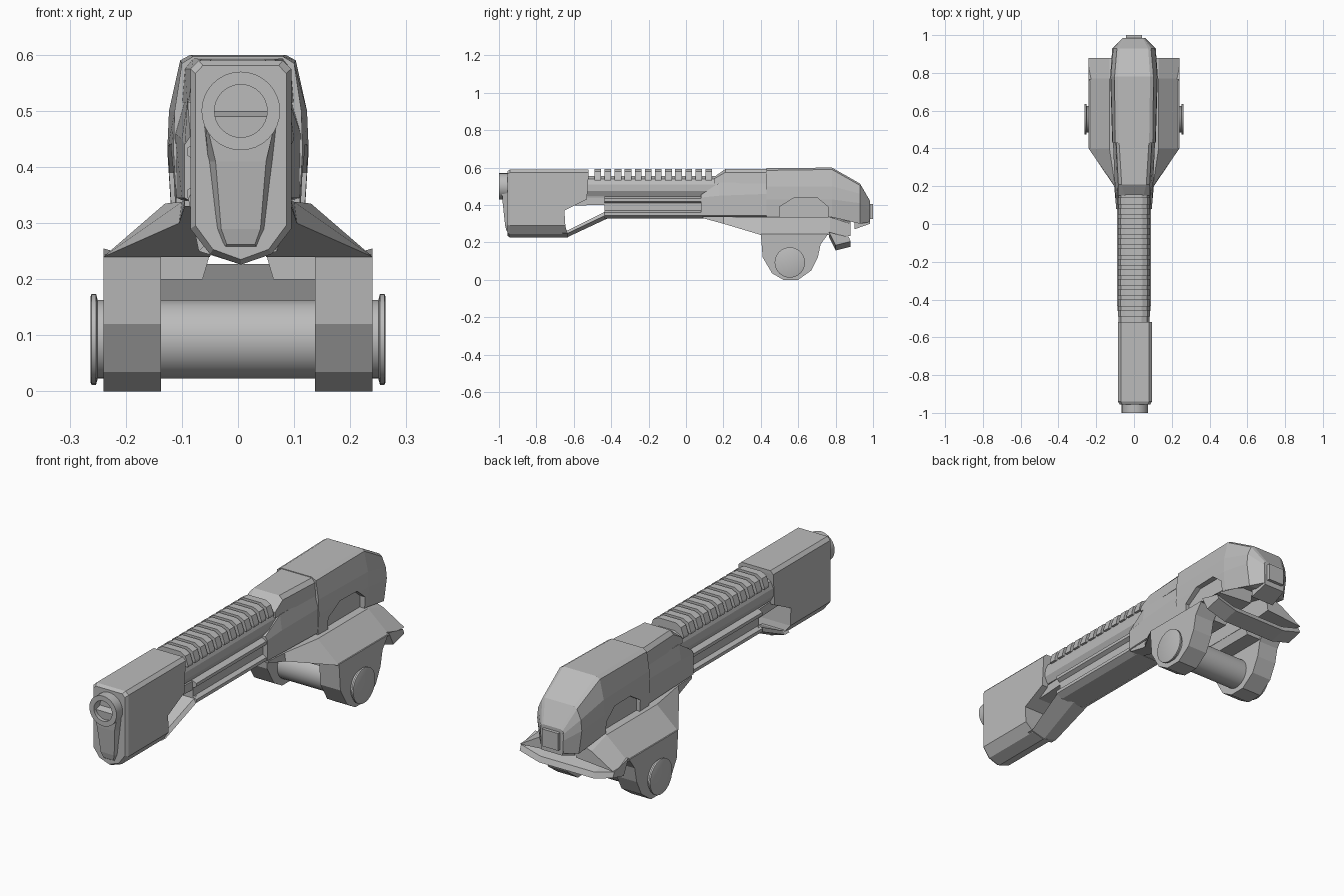
import bpy, bmesh, math
from mathutils import Vector

cube = bpy.data.objects.get("Cube")
if cube:
    bpy.data.objects.remove(cube)

metal = bpy.data.materials.new("grey_metal")
metal.use_nodes = True
GREY = (0.5, 0.5, 0.5, 1)
metal.diffuse_color = GREY
metal.node_tree.nodes["Principled BSDF"].inputs["Base Color"].default_value = GREY


def finish(name, bm):
    bmesh.ops.recalc_face_normals(bm, faces=bm.faces)
    mesh = bpy.data.meshes.new(name)
    bm.to_mesh(mesh)
    bm.free()
    mesh.materials.append(metal)
    obj = bpy.data.objects.new(name, mesh)
    bpy.context.collection.objects.link(obj)
    return obj


def bridge(bm, rings):
    for a, b in zip(rings, rings[1:]):
        for i in range(len(a)):
            j = (i + 1) % len(a)
            bm.faces.new((a[i], a[j], b[j], b[i]))


def loft(name, sections, centre=0.0):
    """Symmetric body: each section is a right half outline (x, y, z), top to bottom."""
    bm = bmesh.new()
    rings = []
    for half in sections:
        pts = [(centre + x, y, z) for x, y, z in half]
        pts += [(centre - x, y, z) for x, y, z in reversed(half)]
        rings.append([bm.verts.new(p) for p in pts])
    bridge(bm, rings)
    for ring in (rings[0], rings[-1]):
        n = len(ring)
        for i in range(n // 2 - 1):
            bm.faces.new((ring[i], ring[i + 1], ring[n - 2 - i], ring[n - 1 - i]))
    return finish(name, bm)


def at(y, half):
    return [(x, y, z) for x, z in half]


def bar(name, half, y0, y1, centre=0.0):
    return loft(name, [at(y0, half), at(y1, half)], centre)


def ring_loft(name, sections):
    """Closed outlines joined in order with flat caps."""
    bm = bmesh.new()
    rings = [[bm.verts.new(p) for p in s] for s in sections]
    bridge(bm, rings)
    bm.faces.new(rings[0])
    bm.faces.new(rings[-1])
    return finish(name, bm)


def lathe(name, profile, origin, axis, sides=32):
    """Turn (radius, distance) pairs about an axis; radius 0 closes the end."""
    bm = bmesh.new()
    rot = Vector((0, 0, 1)).rotation_difference(Vector(axis))
    rings = []
    for r, d in profile:
        ring = []
        for i in range(sides):
            t = math.tau * i / sides
            p = Vector((r * math.cos(t), r * math.sin(t), d))
            ring.append(bm.verts.new(Vector(origin) + rot @ p))
        rings.append(ring)
    bridge(bm, rings)
    bmesh.ops.remove_doubles(bm, verts=bm.verts, dist=1e-5)
    obj = finish(name, bm)
    bpy.context.view_layer.objects.active = obj
    obj.select_set(True)
    bpy.ops.object.shade_smooth_by_angle(angle=math.radians(35))
    obj.select_set(False)
    return obj


# Front shroud with chamfered front edge and stepped rear
outline = [(0.075, 0.59), (0.09, 0.575), (0.09, 0.43), (0.09, 0.37),
           (0.09, 0.29), (0.055, 0.245), (0.0, 0.226)]
front = [(x * 0.9, -0.955, 0.41 + (z - 0.41) * 0.95) for x, z in outline]
rear = [-0.52, -0.52, -0.53, -0.65, -0.645, -0.635, -0.63]
loft("front_shroud", [front, at(-0.94, outline),
                      [(x, y, z) for (x, z), y in zip(outline, rear)]], 0.005)

# Muzzle ring with hollow bore and the tapering fairing below it
lathe("muzzle", [(0.0, 0.0), (0.07, 0.0), (0.07, 0.06), (0.047, 0.06),
                 (0.047, 0.012), (0.0, 0.012)], (0.005, -0.94, 0.5), (0, -1, 0))
loft("muzzle_fairing", [
    at(-0.95, [(0.068, 0.5), (0.058, 0.41), (0.044, 0.29), (0.03, 0.255)]),
    [(0.064, -0.985, 0.49), (0.045, -0.98, 0.41), (0.035, -0.967, 0.29),
     (0.025, -0.96, 0.262)]], 0.005)

# Struts around the opening behind the shroud
loft("lower_strut", [
    at(-0.66, [(0.055, 0.265), (0.07, 0.25), (0.0, 0.228)]),
    at(-0.63, [(0.055, 0.265), (0.07, 0.25), (0.0, 0.23)]),
    at(-0.42, [(0.08, 0.37), (0.09, 0.35), (0.0, 0.328)])])
loft("upper_strut", [
    at(-0.65, [(0.06, 0.44), (0.06, 0.37)]),
    at(-0.6, [(0.06, 0.44), (0.06, 0.398)]),
    at(-0.42, [(0.07, 0.44), (0.07, 0.4)])])

# Barrel core, ribs and grooved lower rail
bar("barrel_core", [(0.04, 0.555), (0.07, 0.54), (0.082, 0.51), (0.082, 0.475),
                    (0.065, 0.445)], -0.53, 0.18)
RIBS = 12
for i in range(RIBS):
    y = -0.49 + i * 0.054
    bar(f"barrel_rib_{i + 1}", [(0.045, 0.593), (0.072, 0.578), (0.085, 0.54),
                                (0.085, 0.53)], y, y + 0.036)
bar("lower_rail", [(0.07, 0.445), (0.09, 0.435), (0.09, 0.42), (0.072, 0.41),
                   (0.072, 0.37), (0.09, 0.36), (0.09, 0.345), (0.06, 0.328)],
    -0.435, 0.1)

# Receiver: front block, top cover and wide rear body
loft("receiver_front", [
    [(0.085, 0.08, 0.455), (0.095, 0.08, 0.44), (0.095, 0.08, 0.345), (0.07, 0.08, 0.33)],
    [(0.09, 0.18, 0.52), (0.1, 0.18, 0.45), (0.1, 0.18, 0.345), (0.07, 0.18, 0.33)],
    at(0.45, [(0.095, 0.52), (0.112, 0.46), (0.11, 0.345), (0.07, 0.33)])])
loft("top_cover", [
    at(0.15, [(0.05, 0.55), (0.085, 0.54), (0.088, 0.515)]),
    at(0.21, [(0.065, 0.592), (0.083, 0.575), (0.09, 0.515)]),
    at(0.45, [(0.08, 0.594), (0.095, 0.575), (0.1, 0.515)])])
rear_body = loft("receiver_rear", [
    at(0.43, [(0.08, 0.597), (0.1, 0.585), (0.113, 0.5), (0.115, 0.43), (0.11, 0.335)]),
    at(0.78, [(0.085, 0.6), (0.103, 0.59), (0.123, 0.5), (0.126, 0.43), (0.12, 0.335)]),
    at(0.93, [(0.075, 0.515), (0.09, 0.505), (0.11, 0.46), (0.115, 0.41), (0.1, 0.3)]),
    at(0.985, [(0.045, 0.42), (0.055, 0.415), (0.058, 0.4), (0.058, 0.37), (0.052, 0.31)])])
loft("tail_block", [
    at(0.9, [(0.06, 0.4), (0.06, 0.27)]),
    at(0.985, [(0.058, 0.41), (0.055, 0.3)])])
bar("tail_plate", [(0.042, 0.405), (0.042, 0.325)], 0.98, 1.0)

# Side undercuts in the rear body
for s, side in ((1, "left"), (-1, "right")):
    trap = [(0.5, 0.32), (0.5, 0.39), (0.58, 0.44), (0.7, 0.44), (0.76, 0.39), (0.76, 0.32)]
    cutter = ring_loft(f"{side}_undercut_cutter",
                       [[(s * x, y, z) for y, z in trap] for x in (0.095, 0.2)])
    cutter.hide_render = True
    cutter.hide_set(True)
    cut = rear_body.modifiers.new(f"{side}_undercut", "BOOLEAN")
    cut.operation = "DIFFERENCE"
    cut.solver = "EXACT"
    cut.object = cutter

# Sloped mount, legs and axle ends on both sides
leg = [(0.4, 0.245), (0.41, 0.12), (0.46, 0.035), (0.52, 0.0), (0.6, 0.0), (0.67, 0.05),
       (0.705, 0.12), (0.72, 0.19), (0.76, 0.245)]
wide = [(0.04, 0.34), (0.13, 0.335), (0.24, 0.24), (0.05, 0.24)]
mount = [(0.09, [(0.03, 0.34), (0.095, 0.34), (0.095, 0.33), (0.03, 0.33)]),
         (0.2, [(0.03, 0.34), (0.1, 0.338), (0.105, 0.3), (0.03, 0.3)]),
         (0.4, wide), (0.77, wide),
         (0.88, [(0.04, 0.33), (0.13, 0.3), (0.24, 0.235), (0.05, 0.25)])]
AXLE = (0.555, 0.093)
for s, side in ((1, "left"), (-1, "right")):
    ring_loft(f"{side}_mount", [[(s * x, y, z) for x, z in ring] for y, ring in mount])
    ring_loft(f"{side}_leg", [[(s * x, y, z) for y, z in leg] for x in (0.137, 0.24)])
    lip = [(0.05, 0.245), (0.14, 0.245), (0.14, 0.2), (0.063, 0.2)]
    ring_loft(f"{side}_inner_lip", [[(s * x, y, z) for x, z in lip] for y in (0.42, 0.72)])
    lathe(f"{side}_axle_cap", [(0.0, 0.23), (0.07, 0.23), (0.07, 0.25), (0.081, 0.253),
                               (0.081, 0.261), (0.076, 0.263), (0.0, 0.263)],
          (0, *AXLE), (s, 0, 0))
lathe("axle", [(0.0, -0.15), (0.07, -0.15), (0.07, 0.15), (0.0, 0.15)],
      (0, *AXLE), (1, 0, 0), 24)

# Wide slanted bar across the back of the mount
bar_side = [(0.765, 0.235), (0.8, 0.165), (0.88, 0.185), (0.87, 0.21), (0.82, 0.22)]
ring_loft("rear_crossbar", [
    [(x, y, z + lift) for y, z in bar_side]
    for x, lift in ((-0.24, 0.02), (-0.14, -0.008), (0.14, -0.008), (0.24, 0.02))])
